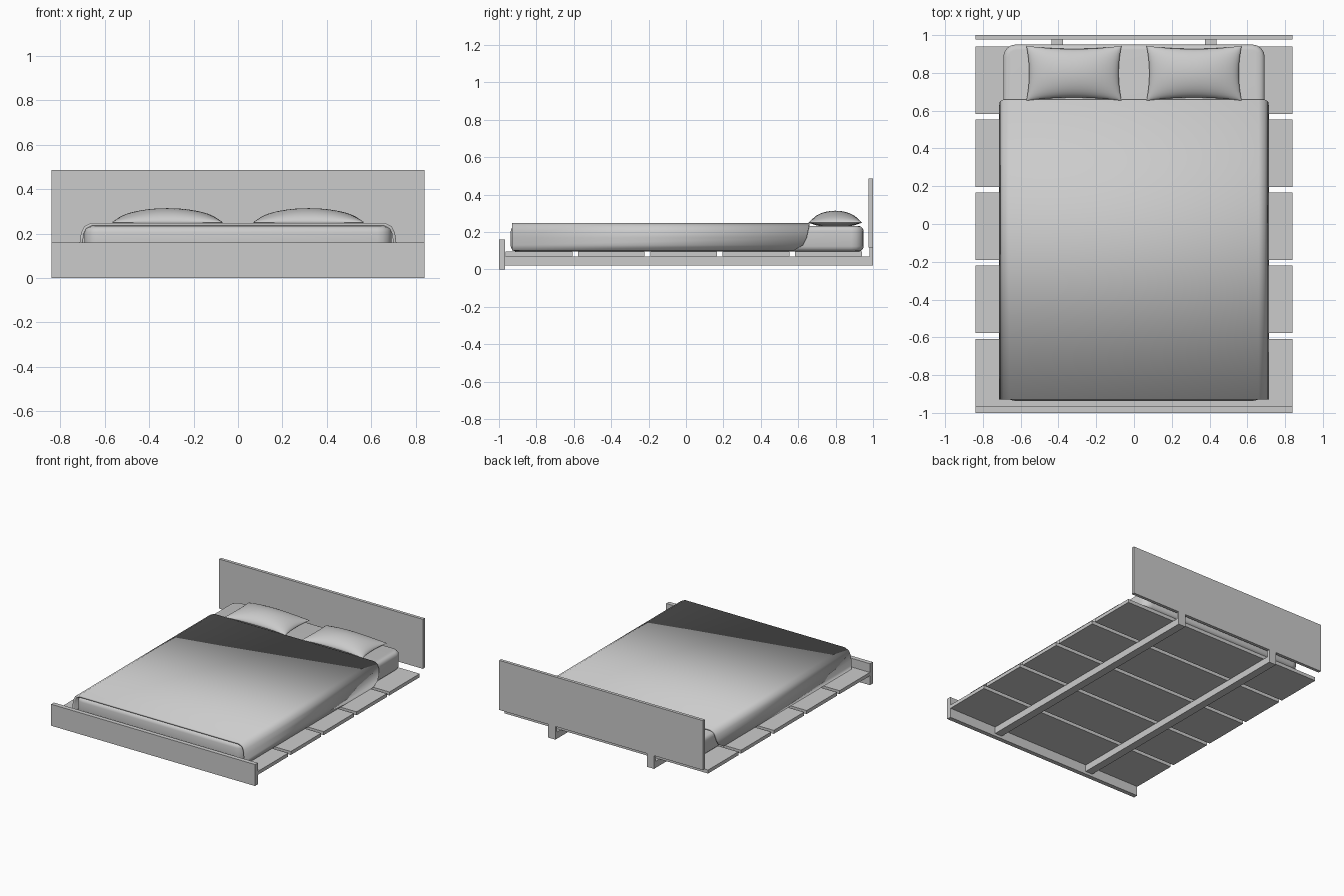
import bpy, bmesh
from math import sqrt

if "Cube" in bpy.data.objects:
    bpy.data.objects.remove(bpy.data.objects["Cube"])

def finish(bm, name, smooth=None):
    bmesh.ops.recalc_face_normals(bm, faces=bm.faces)
    me = bpy.data.meshes.new(name)
    bm.to_mesh(me)
    bm.free()
    ob = bpy.data.objects.new(name, me)
    bpy.context.collection.objects.link(ob)
    if smooth is not None:
        bpy.ops.object.select_all(action='DESELECT')
        ob.select_set(True)
        bpy.context.view_layer.objects.active = ob
        bpy.ops.object.shade_smooth_by_angle(angle=smooth)
    return ob

def box_bm(x0, x1, y0, y1, z0, z1):
    bm = bmesh.new()
    bmesh.ops.create_cube(bm, size=1)
    for v in bm.verts:
        v.co = ((x0 + x1) / 2 + v.co.x * (x1 - x0),
                (y0 + y1) / 2 + v.co.y * (y1 - y0),
                (z0 + z1) / 2 + v.co.z * (z1 - z0))
    return bm

def box(name, *dims):
    return finish(box_bm(*dims), name)

# Boards at both ends
box("footboard", -0.84, 0.84, -1.0, -0.967, 0.0, 0.16)
box("headboard", -0.84, 0.84, 0.977, 1.0, 0.118, 0.487)

# Two long rails, each with a short post carrying the headboard
for side, x in (("left", -0.407), ("right", 0.407)):
    box(side + "_rail", x - 0.03, x + 0.03, -0.967, 1.0, 0.02, 0.07)
    box(side + "_headboard_post", x - 0.03, x + 0.03, 0.982, 1.0, 0.07, 0.118)

# Five wide slats
for i in range(5):
    y = -0.965 + i * 0.387
    box(f"slat_{i + 1}", -0.84, 0.84, y, y + 0.357, 0.07, 0.096)

# Mattress: rounded plan corners, then softened top and bottom rims
bm = box_bm(-0.692, 0.692, -0.937, 0.95, 0.096, 0.233)
upright = [e for e in bm.edges if abs(e.verts[0].co.z - e.verts[1].co.z) > 0.05]
bmesh.ops.bevel(bm, geom=upright, offset=0.065, segments=4, profile=0.5, affect='EDGES')
rims = [e for e in bm.edges if abs(e.verts[0].co.z - e.verts[1].co.z) < 0.01]
bmesh.ops.bevel(bm, geom=rims, offset=0.028, segments=3, profile=0.5, affect='EDGES')
finish(bm, "mattress", 0.6)

# Blanket: section draped over the mattress, head edge slanting back at the sides
half = [(0.714, 0.10, 0.575), (0.714, 0.13, 0.625), (0.712, 0.17, 0.645),
        (0.706, 0.205, 0.652), (0.692, 0.232, 0.658), (0.66, 0.248, 0.66)]
section = half + [(-x, z, y) for x, z, y in reversed(half)]
bm = bmesh.new()
rows = [(bm.verts.new((x, -0.93, z)), bm.verts.new((x, y, z))) for x, z, y in section]
for a, b in zip(rows, rows[1:]):
    bm.faces.new((a[0], a[1], b[1], b[0]))
blanket = finish(bm, "blanket", 0.6)
up = max(blanket.data.polygons, key=lambda p: p.area).normal.z
mod = blanket.modifiers.new("thickness", 'SOLIDIFY')
mod.thickness = 0.014
mod.offset = -1 if up > 0 else 1

# Pillows: two domed sheets sharing a pinched rectangular seam
def pillow(name, cx):
    nu, nv = 24, 18
    bm = bmesh.new()
    for height in (0.064, -0.024):
        grid = []
        for i in range(nu + 1):
            u = -1 + 2 * i / nu
            u = 1.5 * u - 0.5 * u ** 3
            row = []
            for j in range(nv + 1):
                v = -1 + 2 * j / nv
                v = 1.5 * v - 0.5 * v ** 3
                x = cx + 0.252 * u * (1 - 0.06 * (1 - v * v))
                y = 0.798 + 0.145 * v * (1 - 0.11 * (1 - u * u))
                dome = sqrt(max(0, (1 - u * u) * (1 - v * v))) ** 1.1
                row.append(bm.verts.new((x, y, 0.25 + height * dome)))
            grid.append(row)
        for i in range(nu):
            for j in range(nv):
                bm.faces.new((grid[i][j], grid[i + 1][j], grid[i + 1][j + 1], grid[i][j + 1]))
    bmesh.ops.remove_doubles(bm, verts=bm.verts, dist=0.0001)
    finish(bm, name, 1.0)

pillow("left_pillow", -0.318)
pillow("right_pillow", 0.318)
